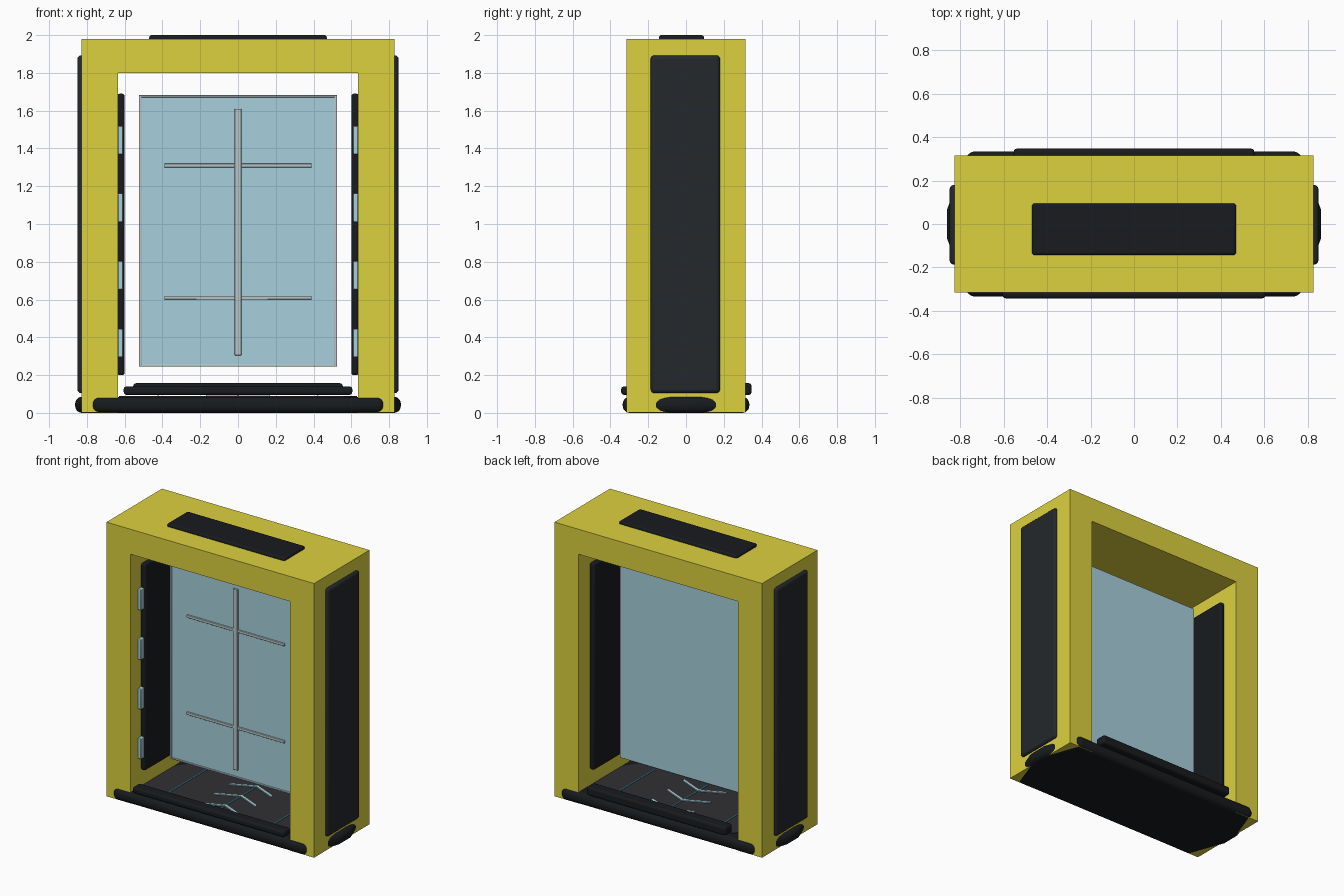
import bpy, bmesh, math
from mathutils import Vector

if "Cube" in bpy.data.objects:
    bpy.data.objects.remove(bpy.data.objects["Cube"])


def material(name, rgb):
    m = bpy.data.materials.new(name)
    m.diffuse_color = (*rgb, 1)
    m.use_nodes = True
    m.node_tree.nodes["Principled BSDF"].inputs["Base Color"].default_value = m.diffuse_color
    return m


YELLOW = material("yellow_paint", (0.72, 0.64, 0.05))
BLACK = material("black_rubber", (0.009, 0.011, 0.013))
CHARCOAL = material("charcoal_panel", (0.018, 0.021, 0.025))
GLASS = material("pale_blue_glass", (0.39, 0.63, 0.72))
TRIM = material("pale_grey_trim", (0.47, 0.56, 0.58))
CYAN = material("cyan_line", (0.03, 0.22, 0.30))
FLOOR = material("floor_grey", (0.03, 0.03, 0.035))


def finish(name, bm, mat, bevel=0.0, segments=3):
    bmesh.ops.recalc_face_normals(bm, faces=bm.faces)
    me = bpy.data.meshes.new(name)
    bm.to_mesh(me)
    bm.free()
    ob = bpy.data.objects.new(name, me)
    bpy.context.collection.objects.link(ob)
    me.materials.append(mat)
    if bevel:
        mod = ob.modifiers.new("bevel", 'BEVEL')
        mod.width = bevel
        mod.segments = segments
        bpy.context.view_layer.objects.active = ob
        ob.select_set(True)
        bpy.ops.object.shade_smooth_by_angle(angle=math.radians(35))
        ob.select_set(False)
    return ob


def box(name, x, y, z, mat, bevel=0.0, segments=3):
    """Box from (min, max) pairs."""
    bm = bmesh.new()
    bmesh.ops.create_cube(bm, size=1)
    for v in bm.verts:
        v.co = Vector([(r[0] + r[1]) / 2 + c * (r[1] - r[0])
                       for r, c in zip((x, y, z), v.co)])
    return finish(name, bm, mat, bevel, segments)


def prism(name, points, direction, mat, bevel=0.0, segments=3):
    """Closed outline extruded along a direction."""
    bm = bmesh.new()
    face = bm.faces.new([bm.verts.new(p) for p in points])
    out = bmesh.ops.extrude_face_region(bm, geom=[face])
    verts = [g for g in out["geom"] if isinstance(g, bmesh.types.BMVert)]
    bmesh.ops.translate(bm, verts=verts, vec=direction)
    return finish(name, bm, mat, bevel, segments)


# Arched outer frame, open at the bottom
outline = [(-.828, .003), (-.828, 1.98), (.828, 1.98), (.828, .003),
           (.635, .003), (.635, 1.80), (-.635, 1.80), (-.635, .003)]
prism("frame", [(x, -.316, z) for x, z in outline], (0, .632, 0), YELLOW)

# Rounded octagonal base
octagon = [(.862, -.065), (.862, .065), (.765, .335), (-.765, .335),
           (-.862, .065), (-.862, -.065), (-.765, -.335), (.765, -.335)]
prism("base_plate", [(x, y, 0) for x, y in octagon], (0, 0, .085), BLACK, .036, 5)

# Floor deck over the base
deck = [(.63, -.17), (.63, .17), (.56, .265), (-.56, .265),
        (-.63, .17), (-.63, -.17), (-.56, -.265), (.56, -.265)]
prism("floor_deck", [(x, y, .082) for x, y in deck], (0, 0, .007), FLOOR)

# Threshold strips
box("front_threshold", (-.605, .605), (-.343, -.262), (.095, .14), BLACK, .015)
box("back_threshold", (-.555, .555), (.262, .347), (.095, .157), BLACK, .015)

# Top pad
box("top_pad", (-.47, .47), (-.143, .095), (1.96, 2.0), BLACK, .012)

# Side pads, inner wall pads and wall lamps, both sides
for side, s in (("left", -1), ("right", 1)):
    def span(a, b):
        return tuple(sorted((s * a, s * b)))
    box(side + "_outer_pad", span(.80, .85), (-.187, .18), (.105, 1.893), CHARCOAL, .02, 4)
    box(side + "_inner_pad", span(.60, .64), (-.20, .19), (.20, 1.69), BLACK, .014)
    for i in range(4):
        z = .37 + i * .358
        box(f"{side}_lamp_{i + 1}", span(.61, .636), (-.235, -.195),
            (z - .075, z + .075), GLASS, .004, 2)
    box(side + "_floor_line", span(.417, .425), (-.25, .25), (.087, .092), CYAN)
    box(side + "_glass_edge", span(.51, .525), (-.027, .007), (.245, 1.683), TRIM, .003, 2)

# Glass pane with trim
box("glass_pane", (-.518, .518), (-.022, .009), (.248, 1.68), GLASS)
for name, z in (("lower", .245), ("upper", 1.671)):
    box(name + "_glass_edge", (-.52, .52), (-.027, .007), (z, z + .012), TRIM, .003, 2)
box("glass_upright", (-.018, .018), (-.034, -.02), (.305, 1.61), TRIM, .003, 2)
for name, z in (("lower", .61), ("upper", 1.31)):
    box(name + "_glass_crossbar", (-.39, .39), (-.032, -.02), (z - .01, z + .01), TRIM, .003, 2)

# Floor centre line and direction chevrons
box("centre_floor_line", (-.004, .004), (-.25, .25), (.087, .092), CYAN)
w = .022
for i, y in enumerate((-.13, .05, .23)):
    pts = [(-.17, y - .075), (0, y), (.17, y - .075),
           (.17, y - .075 - w), (0, y - w), (-.17, y - .075 - w)]
    prism(f"floor_chevron_{i + 1}", [(px, py, .088) for px, py in pts], (0, 0, .008), GLASS)
